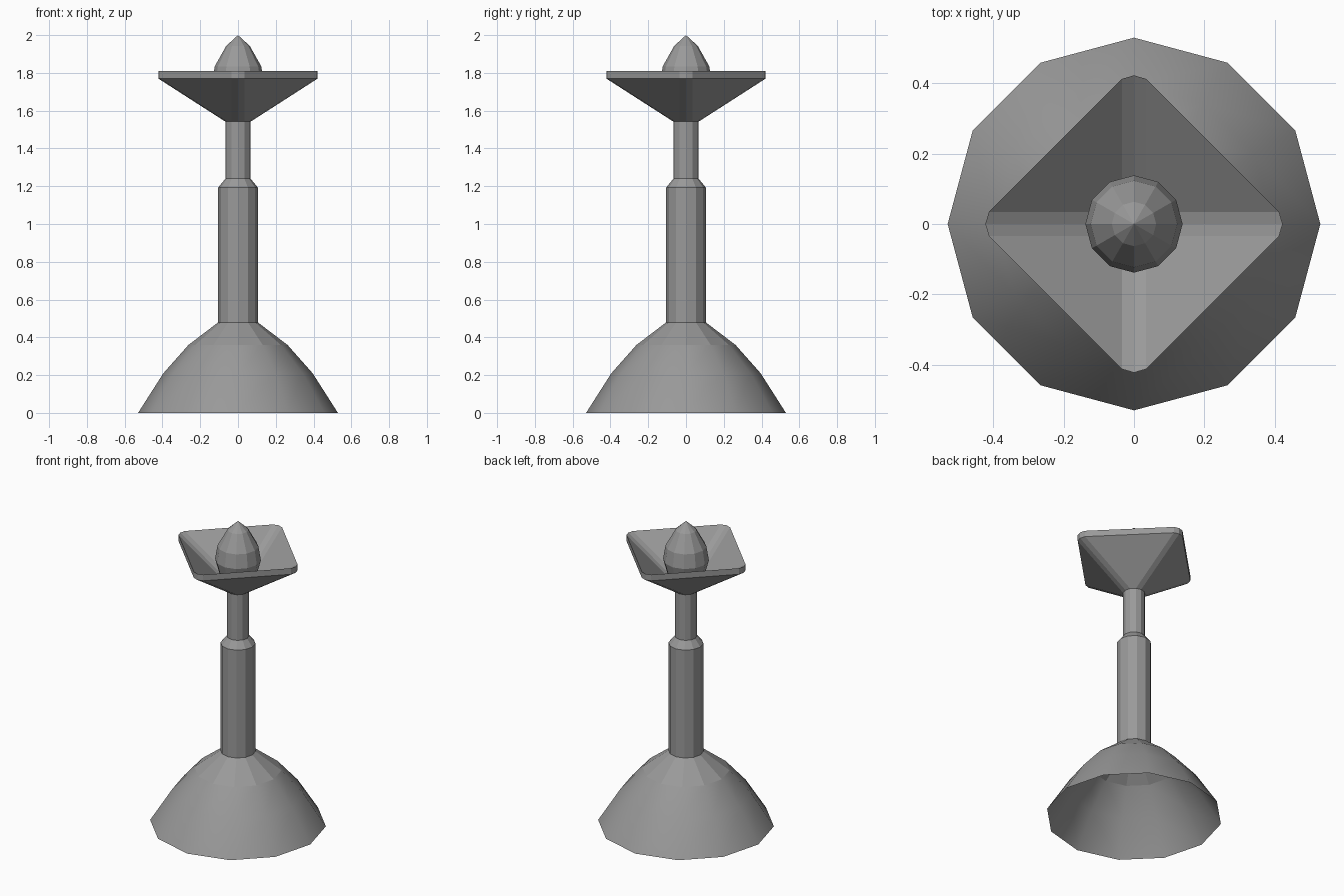
import bpy
import bmesh
from math import cos, sin, pi, radians

if "Cube" in bpy.data.objects:
    bpy.data.objects.remove(bpy.data.objects["Cube"])

SIDES = 12

grey = bpy.data.materials.new("dark_grey")
grey.diffuse_color = (0.32, 0.32, 0.32, 1)
grey.use_nodes = True
grey.node_tree.nodes["Principled BSDF"].inputs["Base Color"].default_value = grey.diffuse_color


def circle(r, z):
    return [(r * cos(2 * pi * i / SIDES), r * sin(2 * pi * i / SIDES), z)
            for i in range(SIDES)]


def diamond(tip, z, shoulder=0.412, half=0.034):
    # square turned 45 degrees with blunted corners, three points per corner
    pts = []
    for k in range(4):
        c, s = round(cos(k * pi / 2)), round(sin(k * pi / 2))
        for x, y in ((tip, 0), (shoulder, half), (half, shoulder)):
            pts.append((c * x - s * y, s * x + c * y, z))
    return pts


def loft(name, rings, tip=None, smooth_bands=0):
    # skin a stack of rings, optionally closed by a point
    bm = bmesh.new()
    loops = [[bm.verts.new(p) for p in ring] for ring in rings]
    for band, (a, b) in enumerate(zip(loops, loops[1:])):
        for i in range(SIDES):
            j = (i + 1) % SIDES
            face = bm.faces.new((a[i], a[j], b[j], b[i]))
            face.smooth = band < smooth_bands
    if tip is not None:
        top = bm.verts.new((0, 0, tip))
        for i in range(SIDES):
            bm.faces.new((loops[-1][i], loops[-1][(i + 1) % SIDES], top))
    mesh = bpy.data.meshes.new(name)
    bm.to_mesh(mesh)
    bm.free()
    mesh.materials.append(grey)
    obj = bpy.data.objects.new(name, mesh)
    bpy.context.collection.objects.link(obj)
    return obj


# Open domed foot, smooth below and faceted at the neck
loft("domed_base", [circle(0.529, 0), circle(0.395, 0.21),
                    circle(0.262, 0.36), circle(0.104, 0.48)], smooth_bands=2)

# Stepped stem
loft("stem", [circle(0.105, 0.475), circle(0.105, 1.193),
              circle(0.067, 1.24), circle(0.067, 1.545)])

# Hollow diamond dish with a thin upright rim
loft("dish", [circle(0.067, 1.542), diamond(0.422, 1.77),
              diamond(0.422, 1.81), circle(0.067, 1.58)])

# Pointed faceted bulb sitting in the dish
loft("pointed_bulb", [circle(0.067, 1.58), circle(0.115, 1.66),
                      circle(0.138, 1.745), circle(0.123, 1.835),
                      circle(0.063, 1.942)], tip=2.0)
